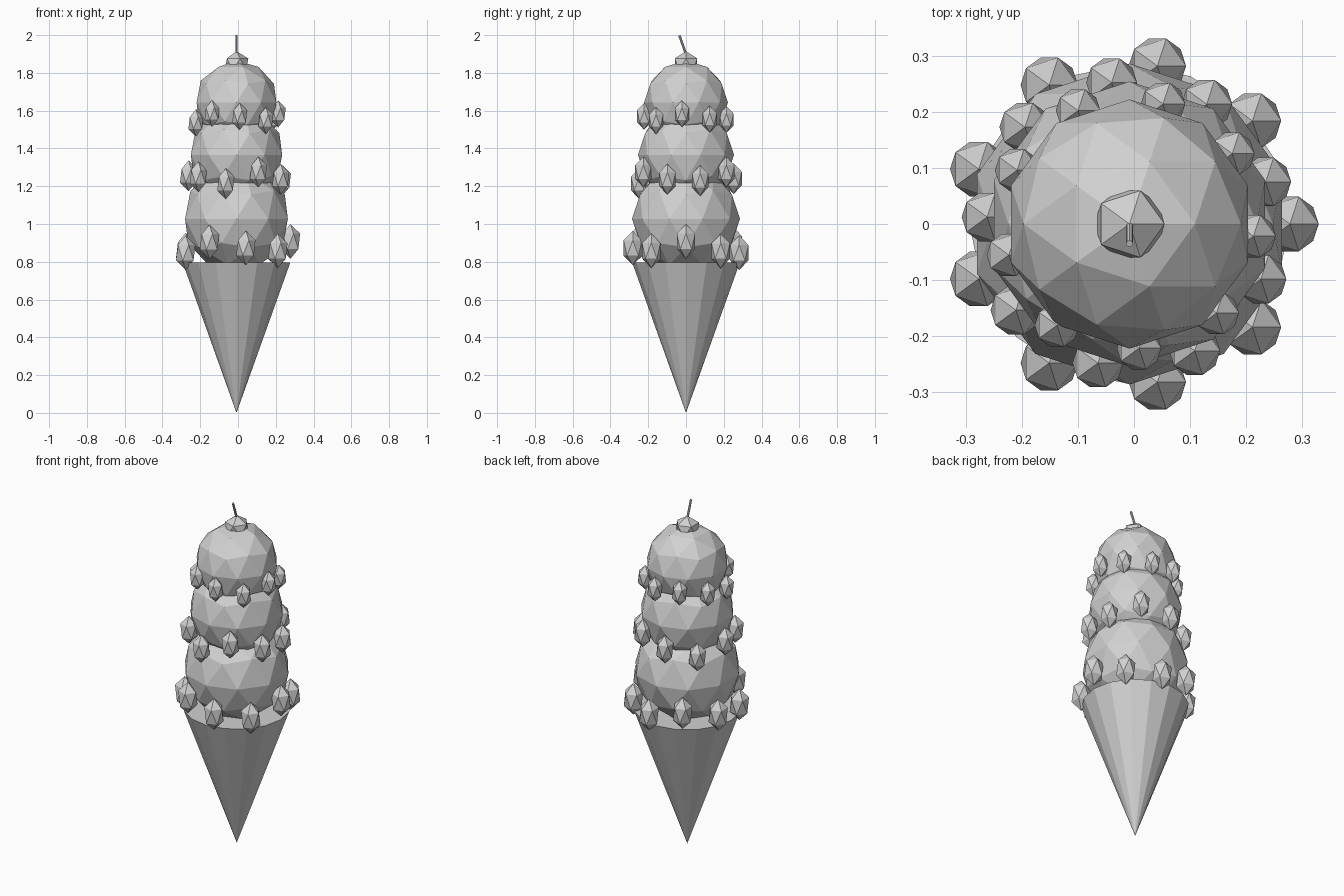
import bpy
from math import cos, sin, radians
from mathutils import Vector

cube = bpy.data.objects.get("Cube")
if cube:
    bpy.data.objects.remove(cube, do_unlink=True)

AXIS_X = -0.008          # the tower's shared axis

grey = bpy.data.materials.new("light_grey")
grey.use_nodes = True
grey.diffuse_color = (0.64, 0.64, 0.64, 1)
grey.node_tree.nodes["Principled BSDF"].inputs["Base Color"].default_value = (0.64, 0.64, 0.64, 1)


def finish(name):
    obj = bpy.context.object
    obj.name = name
    obj.data.name = name
    obj.data.materials.append(grey)
    return obj


def ball(name, radius, location, subdivisions, stretch=1.0):
    """Faceted icosphere, optionally stretched upwards."""
    bpy.ops.mesh.primitive_ico_sphere_add(subdivisions=subdivisions, radius=radius, location=location)
    obj = finish(name)
    obj.scale.z = stretch
    return obj


# Wafer cone, point down with a closed top
CONE_HEIGHT = 0.796
bpy.ops.mesh.primitive_cone_add(vertices=16, radius1=0, radius2=0.285, depth=CONE_HEIGHT,
                                location=(AXIS_X, 0, CONE_HEIGHT / 2))
finish("wafer_cone")

# Scoops, each with a ring of nine drips: name, radius, height, ring turn, drip heights
scoops = [
    ("lower", 0.286, 1.027, 0.0,
     (0.908, 0.857, 0.848, 0.895, 0.862, 0.848, 0.905, 0.873, 0.858)),
    ("middle", 0.254, 1.366, 17.2,
     (1.23, 1.275, 1.24, 1.205, 1.255, 1.25, 1.214, 1.275, 1.237)),
    ("upper", 0.222, 1.643, 34.4,
     (1.555, 1.553, 1.566, 1.55, 1.535, 1.585, 1.57, 1.547, 1.583)),
]
for level, radius, height, turn, drip_heights in scoops:
    ball(level + "_scoop", radius, (AXIS_X, 0, height), 2)
    for i, z in enumerate(drip_heights):
        a = radians(turn + 360 * i / len(drip_heights))
        ball(f"{level}_drip_{i + 1}", radius * 0.2,
             (AXIS_X + radius * cos(a), radius * sin(a), z), 1, stretch=1.6)

# Cherry on top
ball("cherry", 0.07, (AXIS_X, 0, 1.845), 1)

# Thin leaning stem
base, tip = Vector((AXIS_X, 0.005, 1.885)), Vector((AXIS_X, -0.035, 1.998))
bpy.ops.mesh.primitive_cylinder_add(vertices=8, radius=0.0063, depth=(tip - base).length,
                                    location=(base + tip) / 2)
stem = finish("cherry_stem")
stem.rotation_euler = (tip - base).to_track_quat("Z", "Y").to_euler()
